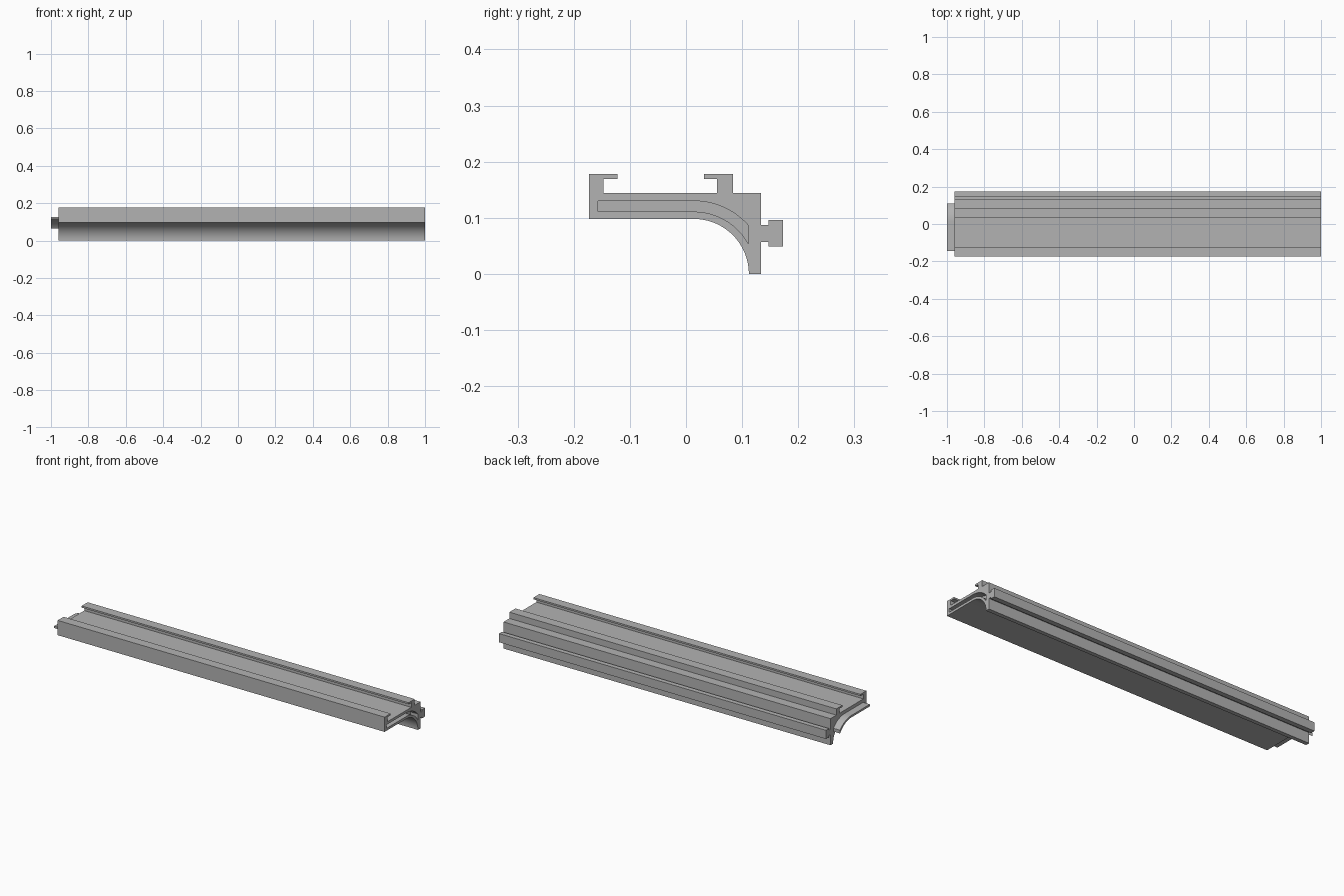
import bpy
import bmesh
from math import sin, cos, asin, pi, radians

cube = bpy.data.objects.get("Cube")
if cube:
    bpy.data.objects.remove(cube, do_unlink=True)

# One plain grey for the whole extrusion
grey = bpy.data.materials.new("light_grey")
grey.use_nodes = True
grey.diffuse_color = (0.45, 0.45, 0.45, 1)
grey.node_tree.nodes["Principled BSDF"].inputs["Base Color"].default_value = grey.diffuse_color

ARC_Y = 0.014                   # shared centre of every curved part, at z = 0
BODY_START, BODY_END = -0.96, 1.0
JOINT = 0.04                    # tongue length


def arc(radius, start, end, steps=24):
    """Points around the shared centre, angles measured from +y."""
    angles = [start + (end - start) * i / steps for i in range(steps + 1)]
    return [(ARC_Y + radius * cos(a), radius * sin(a)) for a in angles]


def bent_strip(inner, outer, front, back):
    """Flat strip that bends down along the arc and ends upright at back."""
    def stop(radius):
        return pi / 2 - asin((back - ARC_Y) / radius)
    return ([(front, outer)] + arc(outer, pi / 2, stop(outer))
            + arc(inner, stop(inner), pi / 2) + [(front, inner)])


def extrude_profile(name, profile, x_start, x_end):
    """Prism along x from a (y, z) outline."""
    bm = bmesh.new()
    face = bm.faces.new([bm.verts.new((x_start, y, z)) for y, z in profile])
    result = bmesh.ops.extrude_face_region(bm, geom=[face])
    moved = [v for v in result["geom"] if isinstance(v, bmesh.types.BMVert)]
    bmesh.ops.translate(bm, verts=moved, vec=(x_end - x_start, 0, 0))
    bmesh.ops.recalc_face_normals(bm, faces=bm.faces)
    mesh = bpy.data.meshes.new(name)
    bm.to_mesh(mesh)
    bm.free()
    mesh.materials.append(grey)
    obj = bpy.data.objects.new(name, mesh)
    bpy.context.collection.objects.link(obj)
    return obj


def activate(obj):
    bpy.ops.object.select_all(action="DESELECT")
    obj.select_set(True)
    bpy.context.view_layer.objects.active = obj


# Main section: two facing hooks on top, a T rail behind, a cove underneath
front_hook = [(-0.173, 0.178), (-0.122, 0.178), (-0.122, 0.169),
              (-0.147, 0.169), (-0.147, 0.144)]
back_hook = [(0.055, 0.144), (0.055, 0.169), (0.032, 0.169),
             (0.032, 0.178), (0.084, 0.178), (0.084, 0.144)]
t_rail = [(0.134, 0.144), (0.134, 0.087), (0.147, 0.087), (0.147, 0.096),
          (0.173, 0.096), (0.173, 0.049), (0.147, 0.049), (0.147, 0.057),
          (0.134, 0.057), (0.134, 0)]
cove = arc(0.098, 0, pi / 2) + [(-0.173, 0.098)]
body = extrude_profile("rail_body", front_hook + back_hook + t_rail + cove,
                       BODY_START, BODY_END)

# Groove sunk into the right-hand end of the section
cutter = extrude_profile("groove_cutter", bent_strip(0.111, 0.13, -0.157, 0.111),
                         BODY_END - JOINT - 0.004, BODY_END + JOINT)
cutter.hide_render = True
cut = body.modifiers.new("groove", "BOOLEAN")
cut.operation = "DIFFERENCE"
cut.solver = "EXACT"
cut.object = cutter
activate(body)
bpy.ops.object.modifier_apply(modifier=cut.name)
bpy.data.objects.remove(cutter, do_unlink=True)

# Matching tongue on the opposite end, a little slimmer than the groove
tongue = extrude_profile("joint_tongue", bent_strip(0.115, 0.126, -0.145, 0.109),
                         BODY_START - JOINT, BODY_START)

for part in (body, tongue):
    activate(part)
    bpy.ops.object.shade_smooth_by_angle(angle=radians(25))
